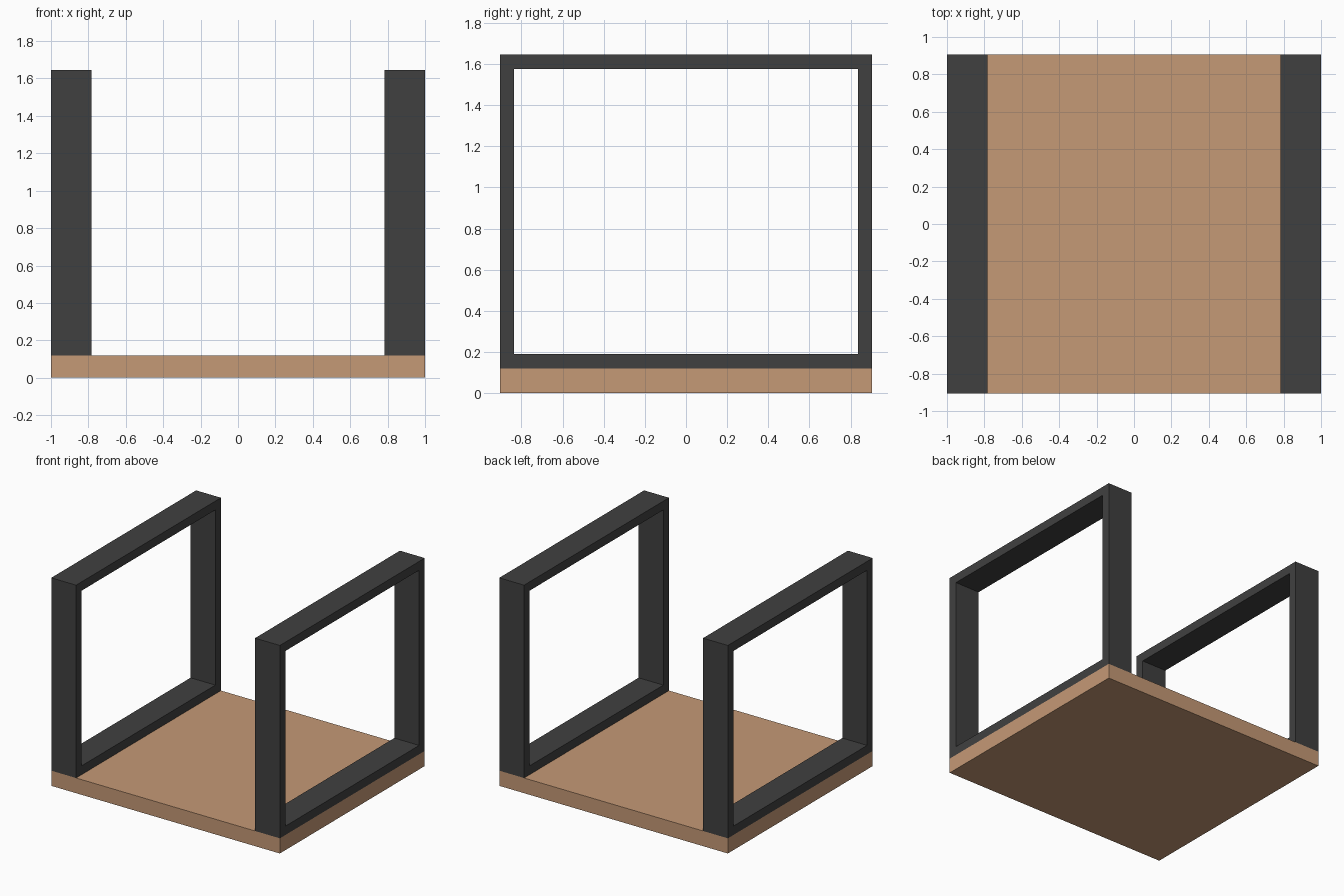
import bpy, bmesh

if "Cube" in bpy.data.objects:
    bpy.data.objects.remove(bpy.data.objects["Cube"])


def material(name, color):
    m = bpy.data.materials.new(name)
    m.diffuse_color = (*color, 1)
    m.use_nodes = True
    m.node_tree.nodes["Principled BSDF"].inputs["Base Color"].default_value = m.diffuse_color
    return m


def make_object(name, bm, mat):
    bmesh.ops.recalc_face_normals(bm, faces=bm.faces)
    me = bpy.data.meshes.new(name)
    bm.to_mesh(me)
    bm.free()
    me.materials.append(mat)
    ob = bpy.data.objects.new(name, me)
    bpy.context.collection.objects.link(ob)
    return ob


wood = material("light_wood", (0.558, 0.319, 0.181))
metal = material("dark_metal", (0.051, 0.051, 0.051))

HALF_Y, SLAB_TOP, TOP, BAR = 0.905, 0.12, 1.645, 0.07
INNER_X, OUTER_X = 0.783, 1.0

# Wooden table top slab
bm = bmesh.new()
bmesh.ops.create_cube(bm, size=1)
for v in bm.verts:
    v.co.x *= 2 * OUTER_X
    v.co.y *= 2 * HALF_Y
    v.co.z = (v.co.z + 0.5) * SLAB_TOP
make_object("slab", bm, wood)


# Rectangular frame: a ring of quads extruded along x
def frame(name, x0, x1):
    def loop(inset):
        y, b, t = HALF_Y - inset, SLAB_TOP + inset, TOP - inset
        return [bm.verts.new((x0, *p)) for p in ((-y, b), (y, b), (y, t), (-y, t))]

    bm = bmesh.new()
    outer, inner = loop(0), loop(BAR)
    for i in range(4):
        j = (i + 1) % 4
        bm.faces.new((outer[i], outer[j], inner[j], inner[i]))
    ext = bmesh.ops.extrude_face_region(bm, geom=bm.faces[:], use_keep_orig=True)
    verts = [g for g in ext["geom"] if isinstance(g, bmesh.types.BMVert)]
    bmesh.ops.translate(bm, verts=verts, vec=(x1 - x0, 0, 0))
    make_object(name, bm, metal)


frame("right_frame", INNER_X, OUTER_X)
frame("left_frame", -OUTER_X, -INNER_X)
